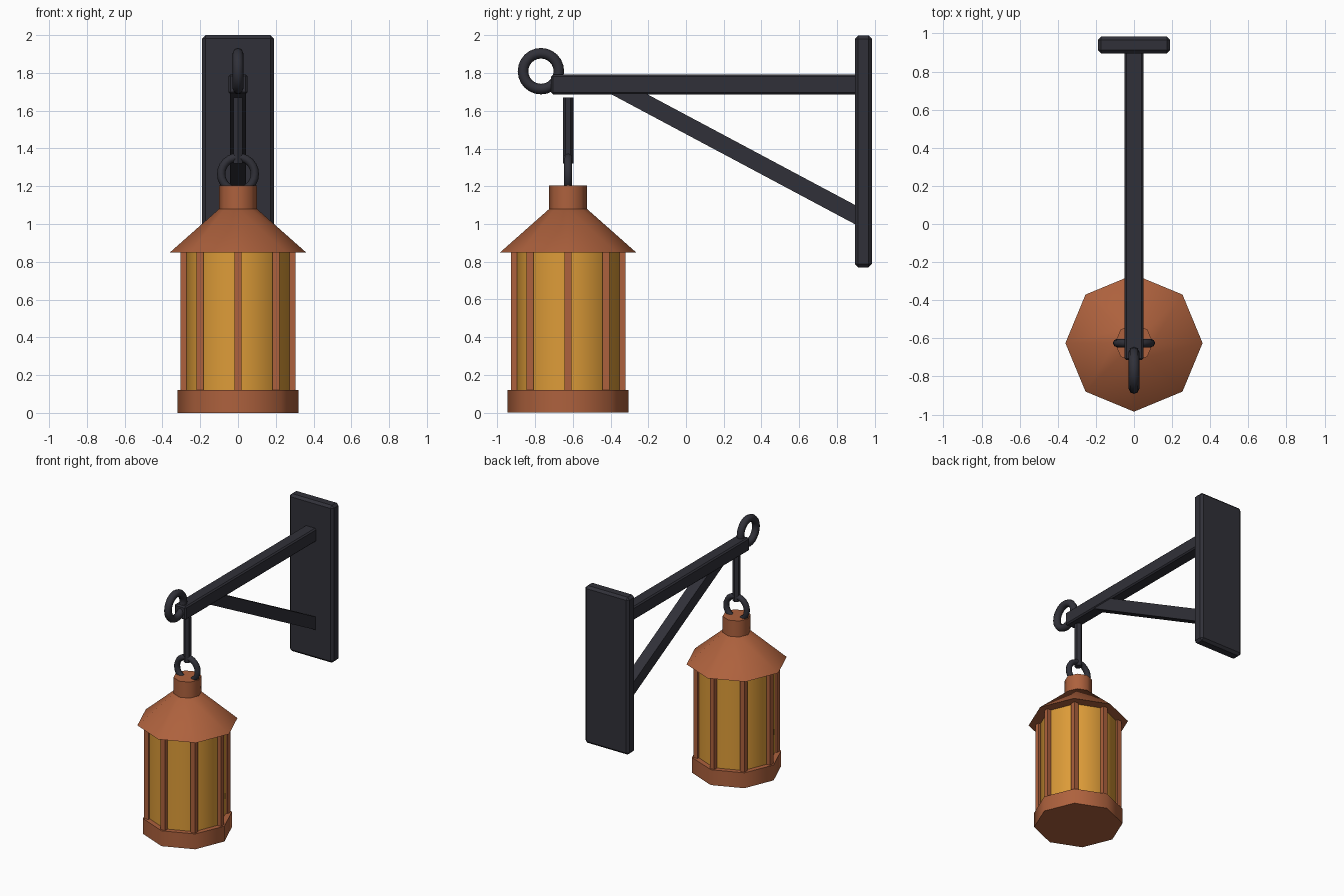
import bpy, math
from mathutils import Vector

if "Cube" in bpy.data.objects:
    bpy.data.objects.remove(bpy.data.objects["Cube"])

LAMP_Y = -0.625


def material(name, rgb):
    mat = bpy.data.materials.new(name)
    mat.use_nodes = True
    mat.diffuse_color = (*rgb, 1)
    mat.node_tree.nodes["Principled BSDF"].inputs["Base Color"].default_value = (*rgb, 1)
    return mat


iron = material("dark iron", (0.03, 0.03, 0.04))
copper = material("copper", (0.42, 0.12, 0.047))
glass = material("amber glass", (0.72, 0.33, 0.04))


def finish(name, mat, smooth=True):
    ob = bpy.context.object
    ob.name = ob.data.name = name
    ob.data.materials.append(mat)
    if smooth:
        bpy.ops.object.shade_smooth_by_angle(angle=math.radians(50))
    return ob


def prism(name, mat, sides, z0, z1, r0, r1=None):
    """Upright cylinder or tapered cone on the lamp axis."""
    bpy.ops.mesh.primitive_cone_add(
        vertices=sides, radius1=r0, radius2=r0 if r1 is None else r1,
        depth=z1 - z0, location=(0, LAMP_Y, (z0 + z1) / 2))
    return finish(name, mat)


def box(name, mat, size, location, tilt=0, bevel=0):
    bpy.ops.mesh.primitive_cube_add(size=1, location=location, rotation=(tilt, 0, 0))
    bpy.context.object.scale = size
    bpy.ops.object.transform_apply(location=False, rotation=False, scale=True)
    ob = finish(name, mat, smooth=False)
    if bevel:
        mod = ob.modifiers.new("edge chamfer", "BEVEL")
        mod.width = bevel
        mod.segments = 1
    return ob


def ring(name, location, rotation, major, minor):
    bpy.ops.mesh.primitive_torus_add(
        location=location, rotation=rotation, major_radius=major,
        minor_radius=minor, major_segments=24, minor_segments=8)
    return finish(name, iron)


# Wall bracket
box("wall_plate", iron, (0.38, 0.09, 1.23), (0, 0.94, 1.385), bevel=0.018)
box("arm", iron, (0.098, 1.63, 0.105), (0, 0.1, 1.74), bevel=0.01)

# Diagonal brace between plate and arm
low, high = Vector((0, 0.92, 1.037)), Vector((0, -0.38, 1.73))
span = high - low
box("brace", iron, (0.085, span.length, 0.09), (low + high) / 2,
    tilt=math.atan2(-span.z, -span.y))

# Hanging hardware
ring("arm_end_ring", (0, -0.769, 1.81), (0, math.pi / 2, 0), 0.095, 0.028)
prism("hanger_rod", iron, 6, 1.32, 1.67, 0.028)
ring("lantern_ring", (0, LAMP_Y, 1.265), (math.pi / 2, 0, 0), 0.089, 0.022)

# Lantern body
prism("lantern_base", copper, 8, 0, 0.12, 0.32)
prism("glass_panes", glass, 8, 0.12, 0.85, 0.28)
prism("roof", copper, 8, 0.85, 1.08, 0.36, 0.1)
prism("roof_neck", copper, 8, 1.08, 1.205, 0.1)

# Corner posts
for i in range(8):
    a = i * math.pi / 4
    box(f"corner_post_{i + 1}", copper, (0.038, 0.038, 0.73),
        (0.285 * math.cos(a), LAMP_Y + 0.285 * math.sin(a), 0.485))
